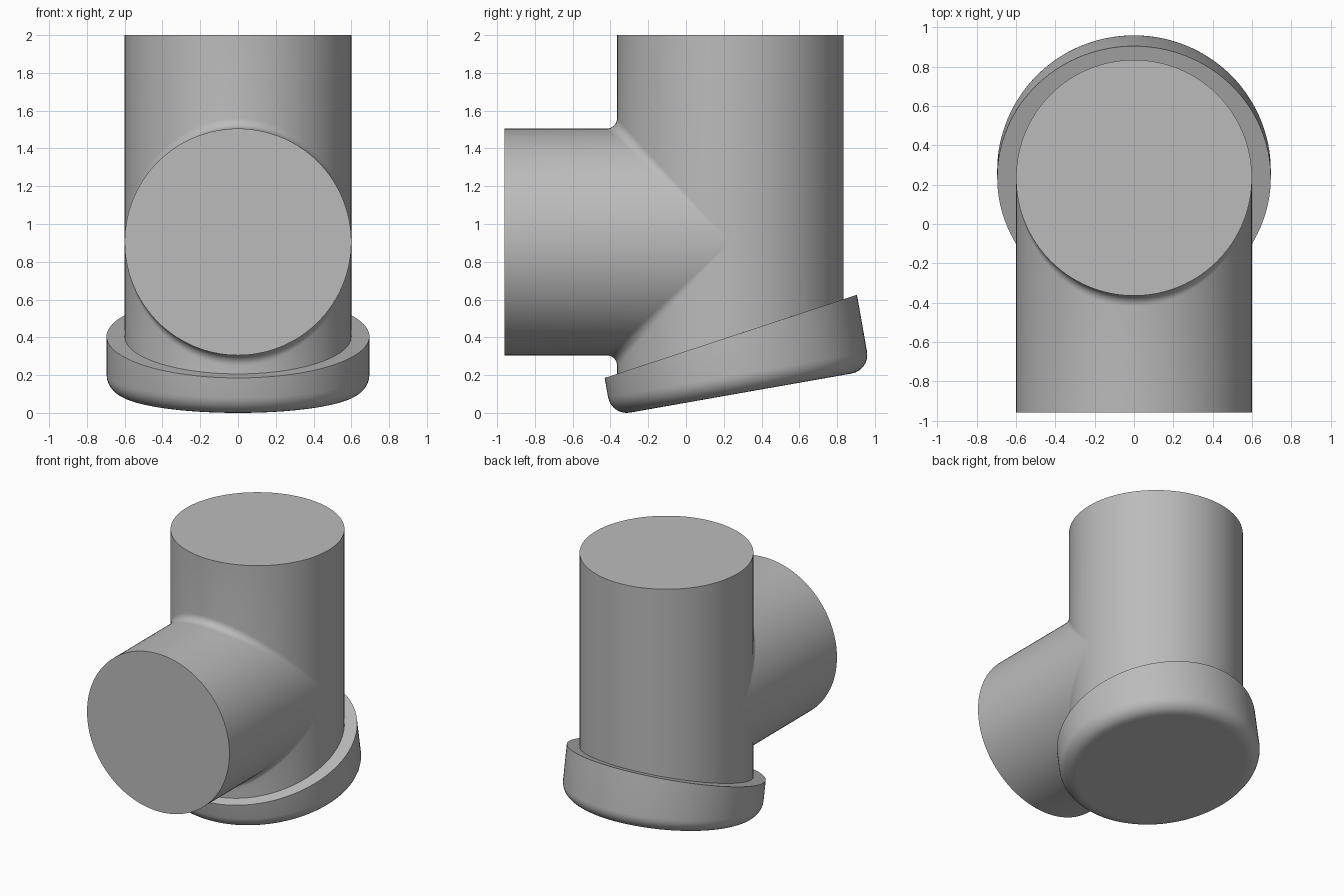
import bpy, bmesh
from math import sin, cos, pi, radians
from mathutils import Vector

cube = bpy.data.objects.get("Cube")
if cube:
    bpy.data.objects.remove(cube)

R, FILLET = 0.6, 0.055           # pipe radius, blend radius at the junction
YC, ZC = 0.235, 0.905            # axes of the upright and the branch
TOP, FRONT = 2.0, -0.96
CAP_R, CAP_FILLET = 0.696, 0.1
TILT = radians(10)
N, ARC = 64, 8                   # steps per half turn, steps per blend

grey = bpy.data.materials.new("plain_grey")
grey.diffuse_color = (0.5, 0.5, 0.5, 1)
grey.use_nodes = True
grey.node_tree.nodes["Principled BSDF"].inputs["Base Color"].default_value = (0.5, 0.5, 0.5, 1)


def collar_z(y):
    """Height of the sloping collar face."""
    return 0.185 + (y + 0.43) * 0.33


def add_grid(bm, rows):
    """Skin neighbouring rows of points with quads."""
    verts = [[bm.verts.new(p) for p in row] for row in rows]
    for a, b in zip(verts, verts[1:]):
        for i in range(len(a) - 1):
            bm.faces.new((a[i], a[i + 1], b[i + 1], b[i]))


def add_disc(bm, points):
    bm.faces.new([bm.verts.new(p) for p in points])


def finish(bm, name):
    bmesh.ops.remove_doubles(bm, verts=bm.verts, dist=1e-5)
    bmesh.ops.recalc_face_normals(bm, faces=bm.faces)
    mesh = bpy.data.meshes.new(name)
    bm.to_mesh(mesh)
    bm.free()
    mesh.materials.append(grey)
    obj = bpy.data.objects.new(name, mesh)
    bpy.context.collection.objects.link(obj)
    bpy.ops.object.select_all(action='DESELECT')
    obj.select_set(True)
    bpy.context.view_layer.objects.active = obj
    bpy.ops.object.shade_smooth_by_angle(angle=radians(30))
    for face in mesh.polygons:
        if len(face.vertices) > 4:
            face.use_smooth = False
    return obj


# Branched pipe: front columns run from the branch mouth through the blend
bm = bmesh.new()
for side in (1, -1):
    rows = []
    for i in range(N + 1):
        t = pi * i / N
        c, s = cos(t), max(sin(t), 0)
        ball = Vector(((R + FILLET) * c, YC - (R + FILLET) * s, ZC + side * (R + FILLET) * s))
        to_branch = Vector((-c, 0, -side * s))
        to_upright = Vector((-c, s, 0))
        gap = to_branch.angle(to_upright, 0)
        row = [Vector((R * c, FRONT, ZC + side * R * s))]
        for k in range(ARC + 1):
            f = k / ARC
            if gap < 1e-4:
                n = to_branch
            else:
                n = (to_branch * sin((1 - f) * gap) + to_upright * sin(f * gap)) / sin(gap)
            row.append(ball + n * FILLET)
        y = YC - R * s
        row.append(Vector((R * c, y, TOP if side > 0 else collar_z(y))))
        rows.append(row)
    add_grid(bm, rows)

# Back half of the upright
rows = []
for i in range(N + 1):
    t = pi * i / N
    x, y = R * cos(t), YC + R * sin(t)
    rows.append([Vector((x, y, z)) for z in (TOP, ZC, collar_z(y))])
add_grid(bm, rows)

# Closed ends
turn = [2 * pi * i / (2 * N) for i in range(2 * N)]
add_disc(bm, [(R * cos(t), YC + R * sin(t), TOP) for t in turn])
add_disc(bm, [(R * cos(t), FRONT, ZC + R * sin(t)) for t in turn])
finish(bm, "branched_pipe")

# Tilted base cap: rounded bottom, upright wall, sloping collar face
U0, A0 = 0.304, 0.053            # cap centre across, and bottom along, its axis


def cap_point(radius, t, along):
    u = U0 + radius * sin(t)
    return Vector((radius * cos(t), u * cos(TILT) - along * sin(TILT),
                   u * sin(TILT) + along * cos(TILT)))


bm = bmesh.new()
rows = []
for i in range(2 * N + 1):
    t = pi * i / N
    row = []
    for k in range(ARC + 1):
        f = pi / 2 * k / ARC
        row.append(cap_point(CAP_R - CAP_FILLET * (1 - sin(f)), t,
                             A0 + CAP_FILLET * (1 - cos(f))))
    row.append(cap_point(CAP_R, t, 0.257 + (CAP_R + CAP_R * sin(t)) * 0.1448))
    y = YC + R * sin(t)
    row.append(Vector((R * cos(t), y, collar_z(y))))
    rows.append(row)
add_grid(bm, rows)
add_disc(bm, [cap_point(CAP_R - CAP_FILLET, t, A0) for t in turn])
finish(bm, "base_cap")
